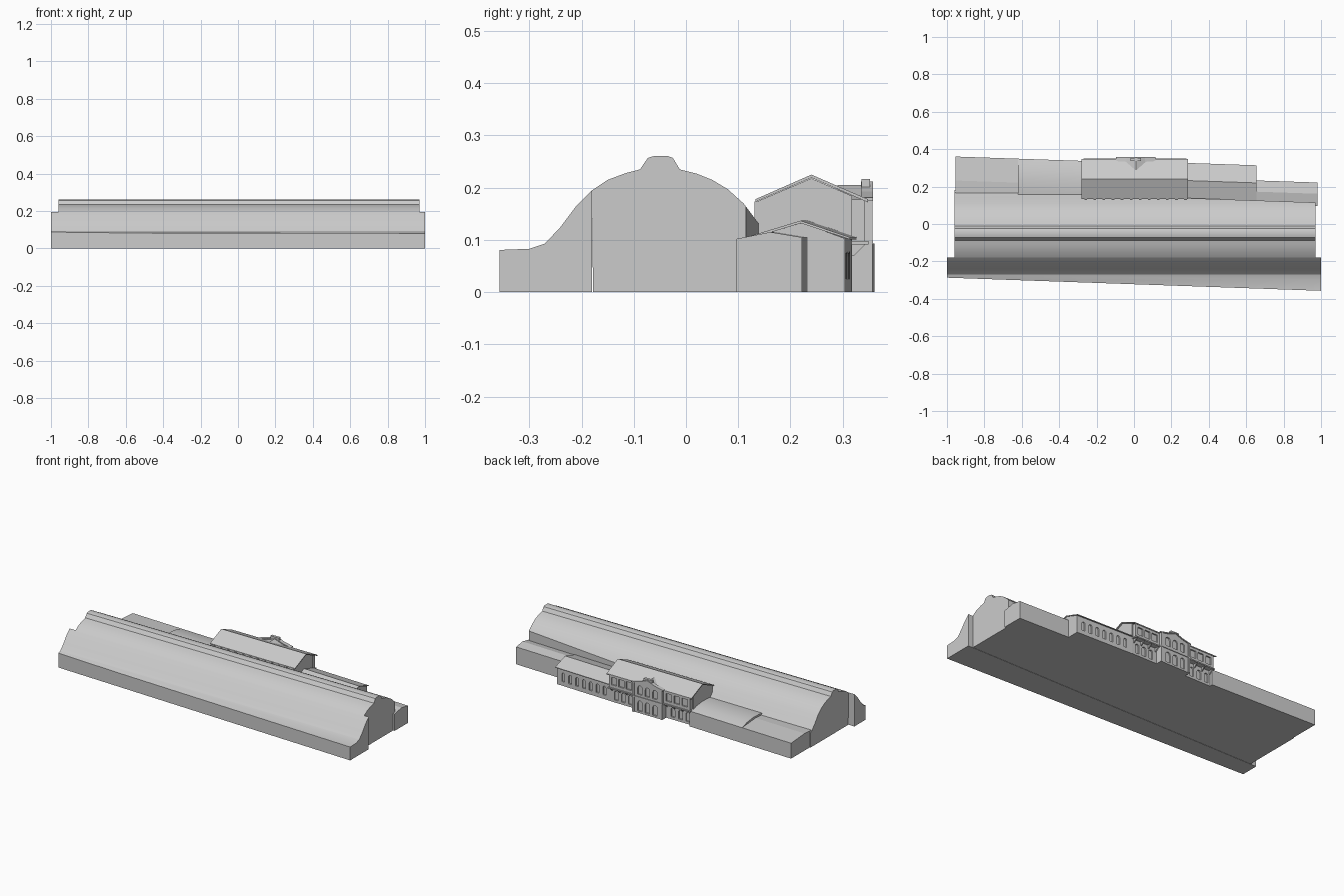
import bpy, bmesh, math
from mathutils import Vector

if "Cube" in bpy.data.objects:
    bpy.data.objects.remove(bpy.data.objects["Cube"])

SLANT = -0.034   # the site edges drift in y along the length


def finish(bm, name, smooth=None):
    bmesh.ops.recalc_face_normals(bm, faces=bm.faces)
    me = bpy.data.meshes.new(name)
    bm.to_mesh(me)
    bm.free()
    ob = bpy.data.objects.new(name, me)
    bpy.context.collection.objects.link(ob)
    if smooth:
        bpy.ops.object.select_all(action='DESELECT')
        bpy.context.view_layer.objects.active = ob
        ob.select_set(True)
        bpy.ops.object.shade_smooth_by_angle(angle=math.radians(smooth))
    return ob


def add_prism(bm, a, b):
    """Close two matching point loops into a solid."""
    va, vb = [bm.verts.new(p) for p in a], [bm.verts.new(p) for p in b]
    bm.faces.new(va)
    bm.faces.new(vb[::-1])
    n = len(va)
    for i in range(n):
        bm.faces.new((va[i], va[(i + 1) % n], vb[(i + 1) % n], vb[i]))


def length_prism(name, prof, x0, x1, slant=0.0, cuts=(), smooth=None):
    """Extrude a (y, z) profile along x, optionally sheared and trimmed."""
    bm = bmesh.new()
    add_prism(bm, [(x0, y + slant * x0, z) for y, z in prof],
              [(x1, y + slant * x1, z) for y, z in prof])
    bmesh.ops.recalc_face_normals(bm, faces=bm.faces)
    for co, no in cuts:
        bmesh.ops.bisect_plane(bm, geom=bm.verts[:] + bm.edges[:] + bm.faces[:],
                               plane_co=co, plane_no=no, clear_outer=True)
        bmesh.ops.holes_fill(bm, edges=[e for e in bm.edges if e.is_boundary], sides=0)
    return finish(bm, name, smooth)


def box(name, x0, x1, y0, y1, z0, z1):
    return length_prism(name, [(y0, z0), (y1, z0), (y1, z1), (y0, z1)], x0, x1)


def opening(x, w, z0, z1, arch):
    pts = [(x - w / 2, z0), (x + w / 2, z0)]
    if not arch:
        return pts + [(x + w / 2, z1), (x - w / 2, z1)]
    r = w / 2
    return pts + [(x + r * math.cos(math.pi * i / 6), z1 - r + r * math.sin(math.pi * i / 6))
                  for i in range(7)]


def recess(ob, wins, wall_y, depth=0.008, slant=0.0):
    """Sink window openings (x, w, z0, z1, arch) into a back-facing wall."""
    bm = bmesh.new()
    for w in wins:
        o = opening(*w)
        add_prism(bm, [(x, wall_y - depth + slant * x, z) for x, z in o],
                  [(x, wall_y + 0.01 + slant * x, z) for x, z in o])
    cut = finish(bm, "window_cutter")
    cut.hide_render = True
    m = ob.modifiers.new("windows", 'BOOLEAN')
    m.operation, m.solver, m.object = 'DIFFERENCE', 'EXACT', cut
    bpy.ops.object.select_all(action='DESELECT')
    bpy.context.view_layer.objects.active = ob
    ob.select_set(True)
    bpy.ops.object.modifier_apply(modifier=m.name)
    bpy.data.objects.remove(cut)


# Train-shed roof: curved vault with a raised ridge vent
skirt = [(-0.38, 0.08), (-0.30, 0.083), (-0.27, 0.093), (-0.24, 0.125),
         (-0.21, 0.165), (-0.18, 0.195)]
crown = [(-0.15, 0.215), (-0.115, 0.228), (-0.088, 0.235), (-0.073, 0.257), (-0.06, 0.261),
         (-0.036, 0.261), (-0.025, 0.257), (-0.012, 0.235), (0.02, 0.227), (0.05, 0.215),
         (0.08, 0.197), (0.11, 0.17), (0.14, 0.13), (0.17, 0.095), (0.20, 0.085)]
front_cut = (Vector((0, -0.322, 0)), Vector((-0.035, -1, 0)))
back_cut = (Vector((0, 0.148, 0)), Vector((0.034, 1, 0)))
length_prism("main_shed", [(-0.178, 0)] + skirt[-1:] + crown + [(0.20, 0)],
             -0.96, 0.97, cuts=[back_cut], smooth=25)
length_prism("front_canopy", [(-0.38, 0)] + skirt + [(-0.18, 0)],
             -1.0, 1.0, cuts=[front_cut], smooth=25)

# Low rear ranges along the slanted back line
length_prism("rear_range_east_end", [(0.13, 0), (0.13, 0.102), (0.145, 0.105), (0.195, 0.115),
             (0.255, 0.105), (0.255, 0)], 0.64, 0.98, SLANT)
length_prism("rear_range_west", [(0.12, 0), (0.12, 0.106), (0.16, 0.112), (0.22, 0.115),
             (0.28, 0.108), (0.328, 0.093), (0.328, 0)], -0.62, -0.26, SLANT, smooth=25)
length_prism("rear_range_west_end", [(0.12, 0), (0.12, 0.098), (0.20, 0.103),
             (0.328, 0.093), (0.328, 0)], -0.955, -0.62, SLANT)

# Arcaded rear wing with a pitched roof
wing = length_prism("arcaded_wing", [(0.13, 0), (0.13, 0.098), (0.242, 0.133), (0.326, 0.103),
                    (0.326, 0)], 0.27, 0.65, SLANT)
recess(wing, [(0.325 + 0.047 * i, 0.02, 0.025, 0.078, True) for i in range(7)],
       0.326, slant=SLANT)
length_prism("arcaded_wing_roof", [(0.13, 0.098), (0.242, 0.132), (0.336, 0.101), (0.336, 0.105),
             (0.242, 0.137), (0.13, 0.103)], 0.28, 0.655, SLANT)

# Two-storey central block
block = length_prism("central_block", [(0.137, 0), (0.137, 0.174), (0.24, 0.218), (0.318, 0.184),
                     (0.318, 0)], -0.272, 0.28)
low_x = [-0.235, -0.185, -0.135, 0.15, 0.197, 0.244]
recess(block, [(x, 0.026, 0.0 + 0.015, 0.07, True) for x in low_x], 0.318)
length_prism("central_roof", [(0.133, 0.173), (0.24, 0.219), (0.348, 0.172), (0.348, 0.178),
             (0.24, 0.225), (0.133, 0.178)], -0.28, 0.288)

# Clerestory piers under the eave facing the shed
for i in range(12):
    x = -0.265 + i * 0.0485
    box("clerestory_pier", x, x + 0.014, 0.131, 0.14, 0.09, 0.174)

# Projecting upper bays on a ledge with brackets
for x0, x1 in ((-0.265, -0.09), (0.11, 0.275)):
    bay = box("upper_bay", x0, x1, 0.30, 0.342, 0.097, 0.177)
    w = x1 - x0
    recess(bay, [(x0 + w * f, 0.036, 0.115, 0.16, False) for f in (0.2, 0.5, 0.8)], 0.342)
    box("bay_ledge", x0 - 0.005, x1 + 0.005, 0.31, 0.349, 0.091, 0.098)
    for i in range(4):
        x = x0 + 0.004 + i * (w - 0.014) / 3
        length_prism("ledge_bracket", [(0.316, 0.07), (0.322, 0.07), (0.344, 0.092),
                     (0.316, 0.092)], x, x + 0.006)

# Gabled entrance pavilion
bm = bmesh.new()
gable = [(-0.09, 0), (0.11, 0), (0.11, 0.175), (0.06, 0.186), (0.01, 0.205),
         (-0.04, 0.186), (-0.09, 0.175)]
add_prism(bm, [(x, 0.29, z) for x, z in gable], [(x, 0.354, z) for x, z in gable])
pavilion = finish(bm, "entrance_pavilion")
wins = [(0.01 + d, 0.03, 0.112, 0.165, True) for d in (-0.05, 0, 0.05)]
wins += [(0.01 + d, 0.03, 0.012, 0.075, True) for d in (-0.05, 0, 0.05)]
recess(pavilion, wins, 0.354)
box("pavilion_string_course", -0.092, 0.112, 0.34, 0.358, 0.092, 0.099)
for x in (-0.09, 0.098):
    box("pavilion_pilaster", x, x + 0.012, 0.34, 0.357, 0, 0.178)

# Sloping copings and the raised gable top
for s in (-1, 1):
    cap = [(0.01 + s * u, z) for u, z in ((0.106, 0.175), (0.05, 0.187), (0.0, 0.206),
                                          (0.0, 0.212), (0.05, 0.193), (0.106, 0.181))]
    bm = bmesh.new()
    add_prism(bm, [(x, 0.335, z) for x, z in cap], [(x, 0.358, z) for x, z in cap])
    finish(bm, "gable_coping")
box("gable_top", -0.018, 0.038, 0.336, 0.352, 0.19, 0.217)
